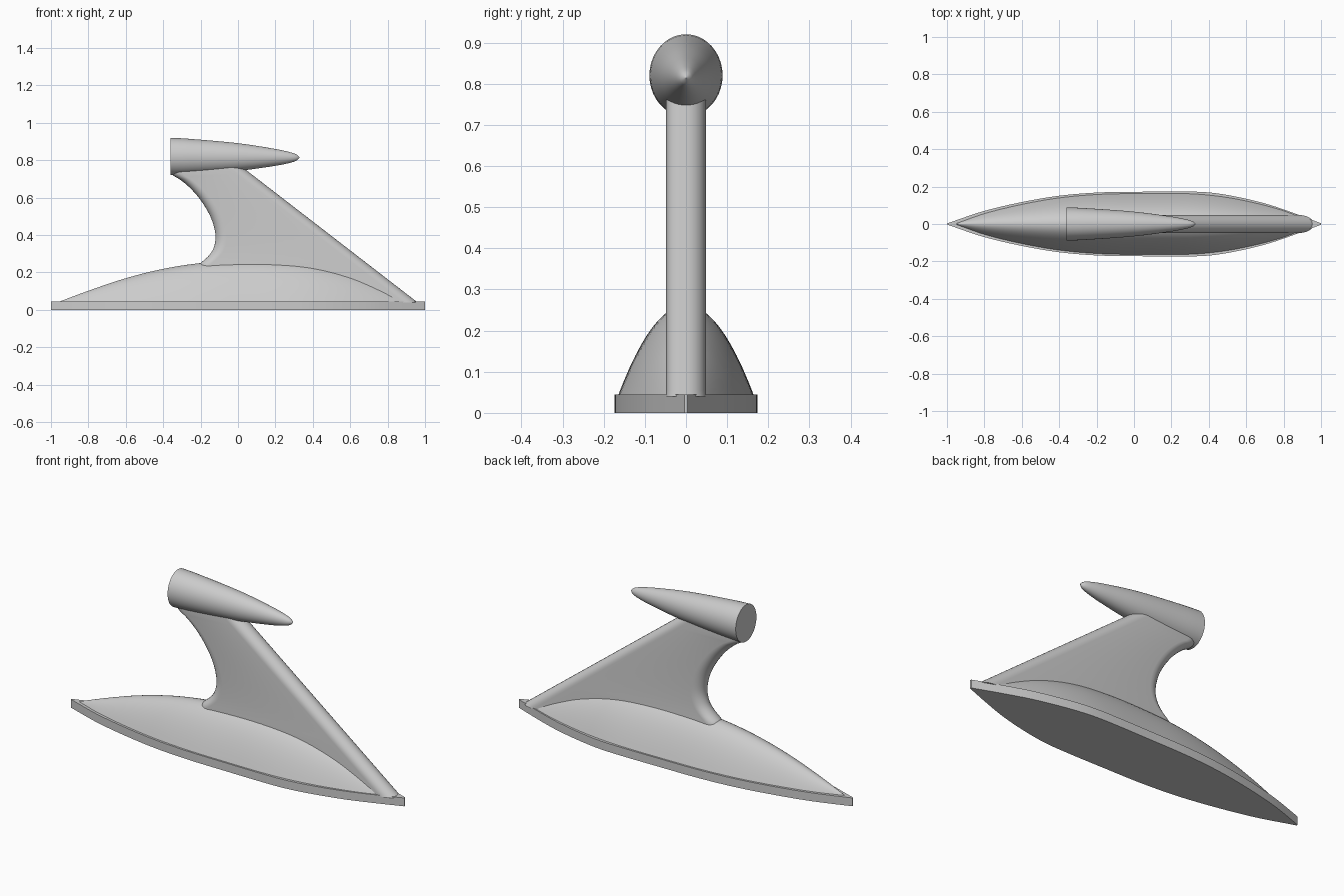
import bpy, bmesh, math

cube = bpy.data.objects.get("Cube")
if cube:
    bpy.data.objects.remove(cube, do_unlink=True)

grey = bpy.data.materials.new("plain grey")
grey.use_nodes = True
colour = (0.6, 0.6, 0.6, 1)
grey.diffuse_color = colour
grey.node_tree.nodes["Principled BSDF"].inputs["Base Color"].default_value = colour


def curve(points, t):
    """Smooth interpolation through (position, value) points."""
    last = len(points) - 1
    t = min(max(t, points[0][0]), points[last][0])
    i = next(k for k in range(last) if t <= points[k + 1][0])

    def slope(k):
        a, b = points[max(k - 1, 0)], points[min(k + 1, last)]
        return (b[1] - a[1]) / (b[0] - a[0])

    (x0, y0), (x1, y1) = points[i], points[i + 1]
    w = x1 - x0
    s = (t - x0) / w
    s2, s3 = s * s, s * s * s
    return ((2 * s3 - 3 * s2 + 1) * y0 + (s3 - 2 * s2 + s) * w * slope(i)
            + (3 * s2 - 2 * s3) * y1 + (s3 - s2) * w * slope(i + 1))


def spread(a, b, n):
    return [a + (b - a) * i / n for i in range(n + 1)]


def loft(name, rings):
    """Skin closed rings of equal length and cap both ends."""
    bm = bmesh.new()
    rows = [[bm.verts.new(p) for p in ring] for ring in rings]
    n = len(rows[0])
    for a, b in zip(rows, rows[1:]):
        for i in range(n):
            j = (i + 1) % n
            bm.faces.new((a[i], a[j], b[j], b[i]))
    bm.faces.new(rows[0])
    bm.faces.new(rows[-1])
    bmesh.ops.remove_doubles(bm, verts=bm.verts, dist=0.00005)
    bmesh.ops.recalc_face_normals(bm, faces=bm.faces)
    mesh = bpy.data.meshes.new(name)
    bm.to_mesh(mesh)
    bm.free()
    obj = bpy.data.objects.new(name, mesh)
    bpy.context.collection.objects.link(obj)
    mesh.materials.append(grey)
    bpy.ops.object.select_all(action="DESELECT")
    obj.select_set(True)
    bpy.context.view_layer.objects.active = obj
    bpy.ops.object.shade_smooth_by_angle(angle=math.radians(35))
    return obj


# Base plate: pointed leaf outline with straight walls
plate_width = [(-1, 0.003), (-0.8, 0.07), (-0.6, 0.117), (-0.4, 0.151), (-0.2, 0.168),
               (0, 0.172), (0.35, 0.172), (0.5, 0.155), (0.7, 0.11), (0.85, 0.06), (1, 0.004)]
xs = spread(-1, 1, 60)
side = [(x, curve(plate_width, x)) for x in xs]
outline = side + [(x, -y) for x, y in reversed(side)]
loft("base_plate", [[(x, y, z) for x, y in outline] for z in (0, 0.045)])

# Hull: parabolic sections over the plate
hull_width = [(-0.95, 0.003), (-0.8, 0.056), (-0.6, 0.105), (-0.4, 0.14), (-0.2, 0.158),
              (0, 0.163), (0.3, 0.162), (0.5, 0.142), (0.7, 0.1), (0.85, 0.053), (0.95, 0.004)]
hull_height = [(-0.95, 0.002), (-0.8, 0.058), (-0.6, 0.125), (-0.4, 0.175), (-0.2, 0.206),
               (0, 0.217), (0.2, 0.215), (0.4, 0.196), (0.6, 0.148), (0.75, 0.09), (0.95, 0.002)]
sections = []
for x in spread(-0.95, 0.95, 56):
    w, h = curve(hull_width, x), curve(hull_height, x)
    sections.append([(x, w * u, 0.044 + h * (1 - u * u)) for u in spread(-1, 1, 24)])
loft("hull", sections)

# Swept fin: rounded edges, straight leading edge, concave trailing edge
trailing = [(0.04, -0.2), (0.23, -0.215), (0.25, -0.2), (0.28, -0.165), (0.32, -0.135),
            (0.38, -0.12), (0.45, -0.13), (0.52, -0.158), (0.6, -0.21), (0.66, -0.265),
            (0.7, -0.315), (0.725, -0.355), (0.775, -0.355)]
half, nose, tail = 0.048, 0.075, 0.06
arc = spread(-math.pi / 2, math.pi / 2, 12)
levels = []
for z in spread(0.04, 0.775, 48):
    front = 0.96 - (z - 0.04) * 0.92 / 0.71
    back = curve(trailing, z)
    ring = [(front - nose + nose * math.cos(a), half * math.sin(a), z) for a in arc]
    ring += [(back + tail - tail * math.cos(a), -half * math.sin(a), z) for a in arc]
    levels.append(ring)
loft("fin", levels)

# Pod: tapered bullet with a flat rear face
pod_radius = [(-0.36, 0.1), (-0.27, 0.096), (0, 0.074), (0.2, 0.045),
              (0.28, 0.028), (0.315, 0.015), (0.33, 0.0005)]
rings = []
for x in spread(-0.36, 0.25, 20) + spread(0.26, 0.33, 10):
    r = curve(pod_radius, x)
    centre = 0.82 - 0.006 * (x + 0.36) / 0.69
    rings.append([(x, 0.89 * r * math.cos(a), centre + r * math.sin(a))
                  for a in spread(0, 2 * math.pi, 40)[:-1]])
loft("pod", rings)
